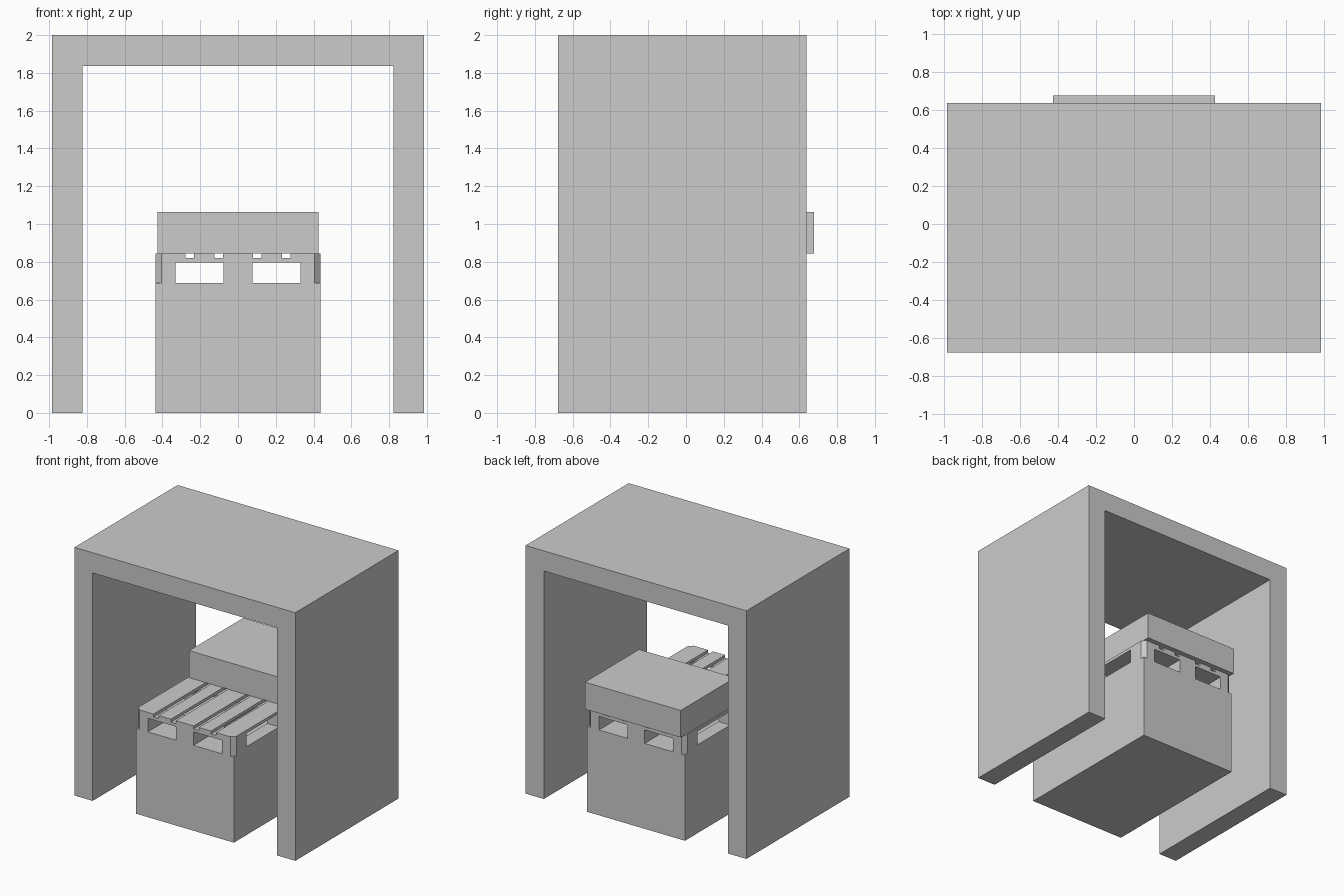
import bpy
import bmesh

if "Cube" in bpy.data.objects:
    bpy.data.objects.remove(bpy.data.objects["Cube"], do_unlink=True)

grey = bpy.data.materials.new("plain grey")
grey.diffuse_color = (0.6, 0.6, 0.6, 1)
grey.use_nodes = True
grey.node_tree.nodes["Principled BSDF"].inputs["Base Color"].default_value = (0.6, 0.6, 0.6, 1)

FRONT, BACK = -0.677, 0.637     # depth range of frame, plinth and pallet
HALF = 0.437                    # half width of plinth and pallet
BASE, SLAT, TOP = 0.688, 0.024, 0.845
CHAMFER = 0.032


def prism(name, outline, low, high, axis="z"):
    """Extrude a flat outline from low to high along z or y."""
    bm = bmesh.new()
    place = (lambda a, b, h: (a, b, h)) if axis == "z" else (lambda a, b, h: (a, h, b))
    face = bm.faces.new([bm.verts.new(place(a, b, low)) for a, b in outline])
    ext = bmesh.ops.extrude_face_region(bm, geom=[face])
    step = place(0, 0, high - low)
    bmesh.ops.translate(bm, vec=step, verts=[v for v in ext["geom"] if isinstance(v, bmesh.types.BMVert)])
    bmesh.ops.recalc_face_normals(bm, faces=bm.faces)
    mesh = bpy.data.meshes.new(name)
    bm.to_mesh(mesh)
    bm.free()
    mesh.materials.append(grey)
    obj = bpy.data.objects.new(name, mesh)
    bpy.context.collection.objects.link(obj)
    return obj


def box(name, x0, x1, y0, y1, z0, z1):
    """Box whose corners are cut off where they meet a pallet corner."""
    outline = []
    for x, y, x_first in ((x0, y0, False), (x1, y0, True), (x1, y1, False), (x0, y1, True)):
        at_corner = abs(abs(x) - HALF) < 0.001 and y in (FRONT, BACK) and z0 >= BASE
        if at_corner:
            along_x = (x - CHAMFER * (1 if x > 0 else -1), y)
            along_y = (x, y - CHAMFER * (1 if y > 0 else -1))
            outline += [along_x, along_y] if x_first else [along_y, along_x]
        else:
            outline.append((x, y))
    return prism(name, outline, z0, z1)


# Portal frame
W, T, H = 0.985, 0.163, 2.0
prism("portal_frame", [(-W, 0), (-W, H), (W, H), (W, 0), (W - T, 0),
                       (W - T, H - T), (T - W, H - T), (T - W, 0)], FRONT, BACK, "y")

# Solid plinth
box("plinth", -HALF, HALF, FRONT, BACK, 0, BASE)

# Pallet: runners, blocks, cross boards, then deck boards
middle = (FRONT + BACK) / 2
columns = {"right": (-HALF, -0.33), "center": (-0.077, 0.077), "left": (0.33, HALF)}
rows = {"front": (FRONT, FRONT + 0.158), "middle": (middle - 0.079, middle + 0.079),
        "back": (BACK - 0.158, BACK)}
block_top = TOP - 2 * SLAT
for side, xs in columns.items():
    box(f"{side}_runner", *xs, FRONT, BACK, BASE, BASE + SLAT)
    for row, ys in rows.items():
        box(f"{row}_{side}_block", *xs, *ys, BASE + SLAT, block_top)
for row, ys in rows.items():
    box(f"{row}_cross_board", -HALF, HALF, *ys, block_top, TOP - SLAT)

gap, wide, narrow = 0.046, 0.158, 0.108
x = -HALF
for i, width in enumerate((wide, narrow, wide, narrow, wide)):
    end = HALF if i == 4 else x + width
    box(f"deck_board_{i + 1}", x, end, FRONT, BACK, TOP - SLAT, TOP)
    x = end + gap

# Two cartons side by side, overhanging the back of the pallet
for name, y0, y1 in (("front_carton", -0.013, 0.332), ("back_carton", 0.332, 0.677)):
    box(name, -0.427, 0.427, y0, y1, TOP, 1.063)
